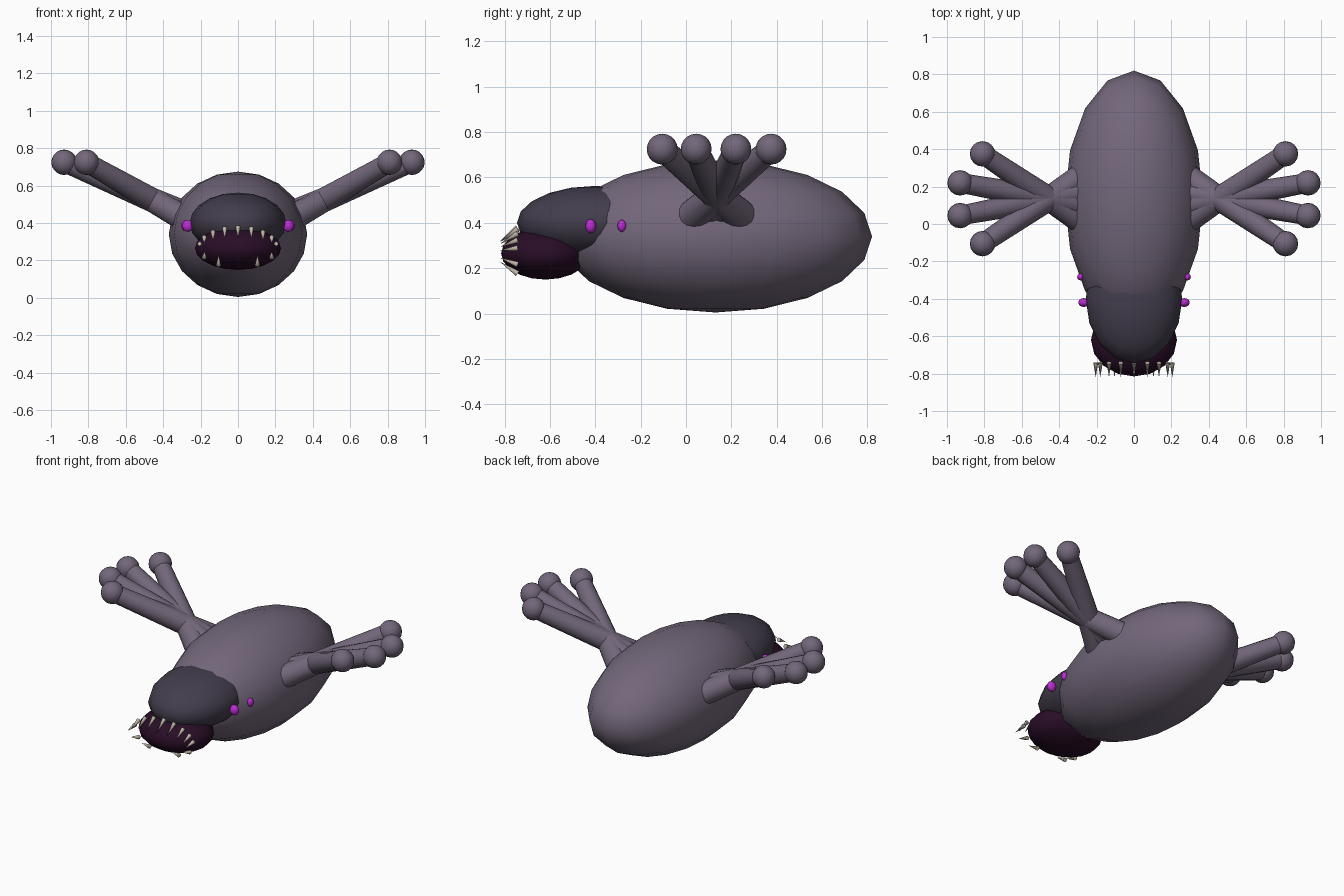
import bpy, math
from mathutils import Vector

if "Cube" in bpy.data.objects:
    bpy.data.objects.remove(bpy.data.objects["Cube"])


def material(name, rgb):
    m = bpy.data.materials.new(name)
    m.diffuse_color = (*rgb, 1)
    m.use_nodes = True
    m.node_tree.nodes["Principled BSDF"].inputs["Base Color"].default_value = m.diffuse_color
    return m


SKIN = material("mauve_skin", (0.17, 0.135, 0.195))
HOOD = material("dark_slate", (0.056, 0.047, 0.073))
MOUTH = material("deep_plum", (0.022, 0.004, 0.020))
EYE = material("magenta", (0.50, 0.025, 0.65))
BONE = material("bone", (0.52, 0.46, 0.38))


def finish(name, mat, angle):
    ob = bpy.context.object
    ob.name = name
    ob.data.materials.append(mat)
    bpy.ops.object.transform_apply(location=False, rotation=False, scale=True)
    bpy.ops.object.shade_smooth_by_angle(angle=math.radians(angle))
    return ob


def ellipsoid(name, center, radii, mat, segments=16, rings=10):
    bpy.ops.mesh.primitive_uv_sphere_add(segments=segments, ring_count=rings,
                                         radius=1, location=center)
    bpy.context.object.scale = radii
    return finish(name, mat, 80)


def cone(name, start, end, r1, r2, mat, sides):
    a, b = Vector(start), Vector(end)
    d = b - a
    bpy.ops.mesh.primitive_cone_add(
        vertices=sides, radius1=r1, radius2=r2, depth=d.length,
        location=(a + b) / 2, rotation=d.to_track_quat('Z', 'Y').to_euler())
    return finish(name, mat, 50)


# Body, hooded head and lower mouth
ellipsoid("body", (0, 0.13, 0.34), (0.37, 0.69, 0.335), SKIN)
ellipsoid("head", (0, -0.40, 0.40), (0.258, 0.345, 0.163), HOOD)
ellipsoid("mouth", (0, -0.62, 0.265), (0.23, 0.195, 0.115), MOUTH)

# Eyes and fingered limbs, both sides
tips = [(0.81, -0.105), (0.93, 0.045), (0.93, 0.22), (0.81, 0.375)]
for side, s in (("left", -1), ("right", 1)):
    ellipsoid(f"{side}_front_eye", (s * 0.268, -0.42, 0.385), (0.03, 0.024, 0.032), EYE, 12, 8)
    ellipsoid(f"{side}_rear_eye", (s * 0.285, -0.283, 0.387), (0.019, 0.019, 0.027), EYE, 12, 8)
    # Fingers cross at one point and run on into the body
    cross = Vector((s * 0.455, 0.135, 0.522))
    for i, (x, y) in enumerate(tips):
        tip = Vector((s * x, y, 0.725))
        root = cross + (cross - tip).normalized() * 0.24
        cone(f"{side}_finger_{i + 1}", root, tip, 0.071, 0.052, SKIN, 16)
        ellipsoid(f"{side}_fingertip_{i + 1}", tip, (0.068,) * 3, SKIN)

# Teeth around the mouth rim, leaning forward and inward
angles = [20 * k for k in range(-4, 5)] + [180 + a for a in (-60, -30, 30, 60)]
for i, deg in enumerate(angles):
    a = math.radians(deg)
    x, c = 0.208 * math.sin(a), math.cos(a)
    cone(f"tooth_{i + 1}", (x, -0.742, 0.27 + 0.108 * c),
         (x, -0.82, 0.27 + 0.048 * c), 0.013, 0, BONE, 8)
